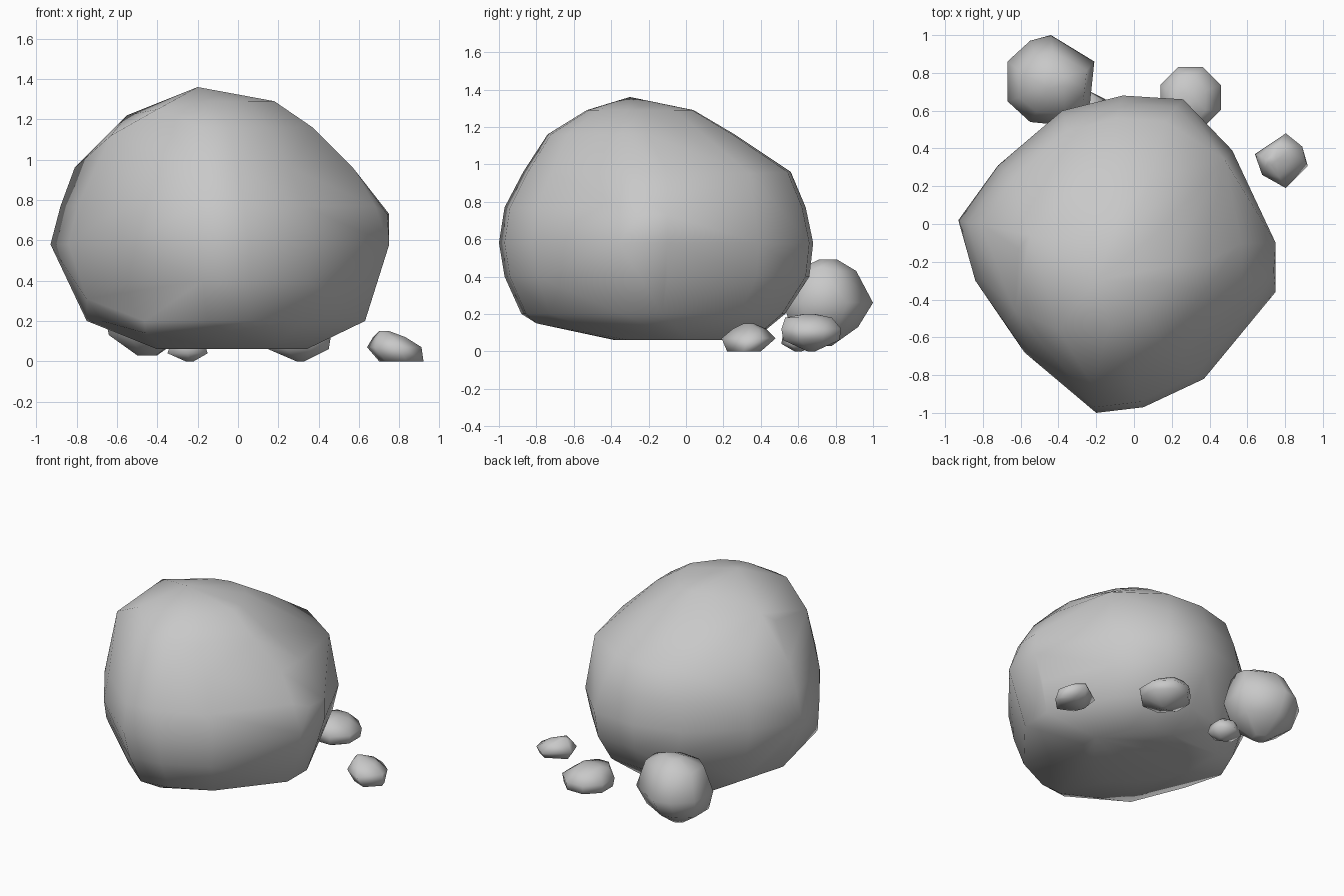
import bpy
import bmesh
import math

# Remove the default object
default_cube = bpy.data.objects.get("Cube")
if default_cube:
    bpy.data.objects.remove(default_cube, do_unlink=True)

# Single stone colour
stone_grey = bpy.data.materials.new("stone grey")
stone_grey.use_nodes = True
colour = (0.58, 0.58, 0.58, 1)
stone_grey.diffuse_color = colour
stone_grey.node_tree.nodes["Principled BSDF"].inputs["Base Color"].default_value = colour


def fit(value, source_low, source_high, low, high):
    """Move a value from one range to another."""
    return low + (value - source_low) / (source_high - source_low) * (high - low)


def stone(name, outline, levels, bumps=()):
    """Stack the plan outline, fitted to (z, left, right, front, back) levels,
    add single corner bumps, and wrap everything in a faceted convex skin."""
    xs = [point[0] for point in outline]
    ys = [point[1] for point in outline]
    bm = bmesh.new()
    for z, left, right, front, back in levels:
        for x, y in outline:
            bm.verts.new((fit(x, min(xs), max(xs), left, right),
                          fit(y, min(ys), max(ys), front, back), z))
    for bump in bumps:
        bm.verts.new(bump)
    bmesh.ops.remove_doubles(bm, verts=bm.verts, dist=0.01)
    hull = bmesh.ops.convex_hull(bm, input=bm.verts)
    inside = [item for item in hull["geom_interior"] if isinstance(item, bmesh.types.BMVert)]
    bmesh.ops.delete(bm, geom=inside, context="VERTS")
    bmesh.ops.recalc_face_normals(bm, faces=bm.faces)
    for face in bm.faces:
        face.smooth = True
    mesh = bpy.data.meshes.new(name)
    bm.to_mesh(mesh)
    bm.free()
    mesh.materials.append(stone_grey)
    rock = bpy.data.objects.new(name, mesh)
    bpy.context.collection.objects.link(rock)
    return rock


def round_plan(sides, turn=0.5):
    """Regular polygon used as the plan of the small stones."""
    angles = [math.tau * (i + turn) / sides for i in range(sides)]
    return [(math.cos(a), math.sin(a)) for a in angles]


# Large boulder: pointed towards the front and the right
boulder_plan = [(-.93, .02), (-.84, -.3), (-.58, -.68), (-.2, -1), (.05, -.97),
                (.37, -.82), (.75, -.36), (.75, -.1), (.52, .39), (.26, .66),
                (-.06, .68), (-.38, .6), (-.72, .31)]
boulder_levels = [
    (.06, -.4, .34, -.38, .36),
    (.2, -.75, .63, -.88, .53),
    (.4, -.84, .69, -.97, .66),
    (.58, -.93, .75, -1, .68),
    (.77, -.88, .68, -.97, .64),
    (.96, -.81, .57, -.87, .56),
    (1.16, -.61, .37, -.74, .26),
    (1.29, -.37, .18, -.53, .04),
    (1.36, -.2, -.2, -.3, -.3),
]
# Squarer corners at the front right, the left side, the back and the underside
boulder_bumps = [
    (-.75, -.41, .31), (-.75, -.02, .2), (-.46, -.58, .14), (-.05, -.8, .15),
    (-.62, .25, .17), (-.42, .34, .07),
    (-.68, -.53, .7), (-.63, -.46, 1.12), (-.55, -.06, 1.22), (-.4, -.56, 1.25),
    (.75, -.1, .73), (.74, -.25, .73), (.48, .34, .95),
]
stone("boulder", boulder_plan, boulder_levels, boulder_bumps)

# Medium stone leaning on the back
medium_plan = [(-.67, .86), (-.55, .97), (-.44, 1), (-.21, .86), (-.235, .62),
               (-.35, .52), (-.55, .54), (-.67, .65)]
stone("medium_stone", medium_plan, [
    (.03, -.5, -.4, .68, .78),
    (.13, -.64, -.26, .56, .92),
    (.26, -.67, -.21, .52, 1),
    (.43, -.61, -.25, .58, .91),
    (.49, -.49, -.37, .71, .81),
], [(-.26, .72, .45)])

# Flat stone behind the left side
stone("flat_stone", round_plan(8), [
    (0, .29, .33, .65, .69),
    (.06, .15, .45, .52, .82),
    (.12, .14, .46, .51, .83),
    (.18, .18, .38, .53, .78),
    (.2, .22, .32, .63, .69),
])

# Separate pebble on the left
pebble_plan = [(.64, .37), (.81, .48), (.9, .41), (.92, .33), (.81, .19), (.68, .26)]
stone("left_pebble", pebble_plan, [
    (0, .7, .92, .22, .4),
    (.07, .64, .91, .19, .48),
    (.12, .67, .83, .25, .43),
    (.15, .7, .75, .31, .36),
])

# Smallest pebble tucked beside the medium stone
stone("back_pebble", round_plan(6), [
    (0, -.26, -.22, .58, .62),
    (.04, -.35, -.15, .51, .71),
    (.1, -.33, -.17, .52, .7),
    (.14, -.27, -.22, .57, .64),
])
